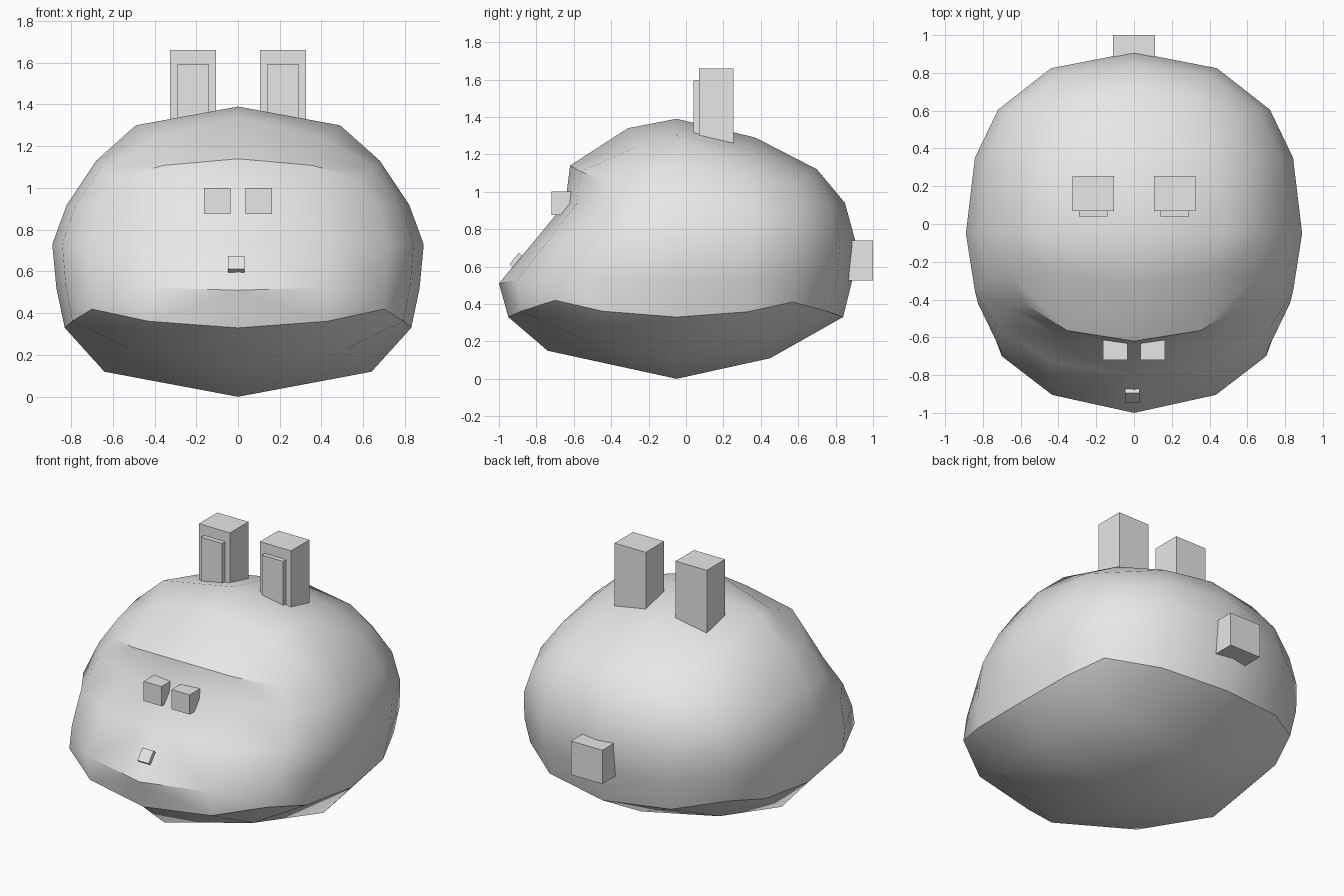
import bpy, bmesh, math
from mathutils import Vector

cube = bpy.data.objects.get("Cube")
if cube:
    bpy.data.objects.remove(cube, do_unlink=True)

grey = bpy.data.materials.new("plain_grey")
grey.use_nodes = True
grey.diffuse_color = (0.8, 0.8, 0.8, 1)
grey.node_tree.nodes["Principled BSDF"].inputs["Base Color"].default_value = (0.8, 0.8, 0.8, 1)


def finish(name, bm):
    bmesh.ops.recalc_face_normals(bm, faces=bm.faces[:])
    mesh = bpy.data.meshes.new(name)
    bm.to_mesh(mesh)
    bm.free()
    mesh.materials.append(grey)
    obj = bpy.data.objects.new(name, mesh)
    bpy.context.collection.objects.link(obj)
    return obj


def box(name, low, high, tilt=0):
    low, high = Vector(low), Vector(high)
    bm = bmesh.new()
    bmesh.ops.create_cube(bm, size=1)
    bmesh.ops.scale(bm, vec=high - low, verts=bm.verts[:])
    obj = finish(name, bm)
    obj.location = (low + high) / 2
    obj.rotation_euler.x = tilt
    return obj


def between(corner, centre):
    """Bulging point between a side's corner and its centre line."""
    flat, bulge = 0.61, 0.28
    along_x = abs(centre[0]) < 0.01
    fx, fy = (flat, bulge) if along_x else (bulge, flat)
    return [c + (k - c) * f for c, k, f in zip(centre, corner, (fx, fy, 0.35))]


# Body rings, top to bottom: front, front corner, side, back corner, back
RINGS = [
    [(0, -.62, 1.14), (.58, -.42, 1.05), (.68, -.05, 1.13), (.54, .58, 1.04), (0, .70, 1.12)],
    [(0, -.645, .94), (.67, -.44, .92), (.82, -.05, .92), (.66, .61, .9), (0, .85, .94)],
    [(0, -.80, .75), (.72, -.55, .74), (.89, -.05, .73), (.72, .605, .74), (0, .91, .72)],
    [(0, -1, .51), (.71, -.66, .55), (.87, -.05, .52), (.72, .60, .57), (0, .89, .53)],
    [(0, -.95, .33), (.70, -.70, .42), (.83, -.05, .33), (.70, .57, .41), (0, .84, .33)],
]
# Caps: centre line and next column, front to back
TOP = [[(0, -.31, 1.34), (0, -.05, 1.39), (0, .37, 1.29)],
       [(.42, -.26, 1.24), (.49, -.05, 1.3), (.42, .35, 1.22)]]
BOTTOM = [[(0, -.74, .15), (0, -.05, 0), (0, .45, .11)],
          [(.52, -.59, .23), (.64, -.05, .12), (.53, .42, .21)]]

bm = bmesh.new()


def skin(grid):
    for a, b in zip(grid, grid[1:]):
        for j in range(len(a) - 1):
            bm.faces.new((a[j], a[j + 1], b[j + 1], b[j]))


def add(points):
    return [bm.verts.new(p) for p in points]


rings = []
for front, f_corner, side, b_corner, back in RINGS:
    rings.append(add([front, between(f_corner, front), f_corner, between(f_corner, side),
                      side, between(b_corner, side), b_corner, between(b_corner, back), back]))
skin(rings)
for ring, cap in ((rings[0], TOP), (rings[-1], BOTTOM)):
    middle, inner = add(cap[0]), add(cap[1])
    rows = [[m, n, e] for m, n, e in zip(middle, inner, ring[3:6])]
    skin([ring[:3]] + rows + [ring[:5:-1]])
bmesh.ops.mirror(bm, geom=bm.verts[:] + bm.edges[:] + bm.faces[:], axis='X', merge_dist=0.001)
body = finish("body", bm)
bpy.ops.object.select_all(action='DESELECT')
body.select_set(True)
bpy.context.view_layer.objects.active = body
bpy.ops.object.shade_smooth_by_angle(angle=math.radians(30))

# Paired ears and eyes
for side, s in (("left", 1), ("right", -1)):
    def paired(part, x0, x1, y0, y1, z0, z1):
        xs = sorted((s * x0, s * x1))
        box(side + "_" + part, (xs[0], y0, z0), (xs[1], y1, z1))
    paired("ear", .105, .325, .07, .255, 1.2, 1.66)
    paired("inner_ear", .14, .29, .04, .08, 1.2, 1.595)
    paired("eye", .035, .163, -.72, -.56, .875, 1.0)

# Nose and tail
box("nose", (-.048, -.922, .595), (.03, -.897, .675), tilt=-0.69)
box("tail", (-.11, .78, .525), (.11, 1.0, .74))
